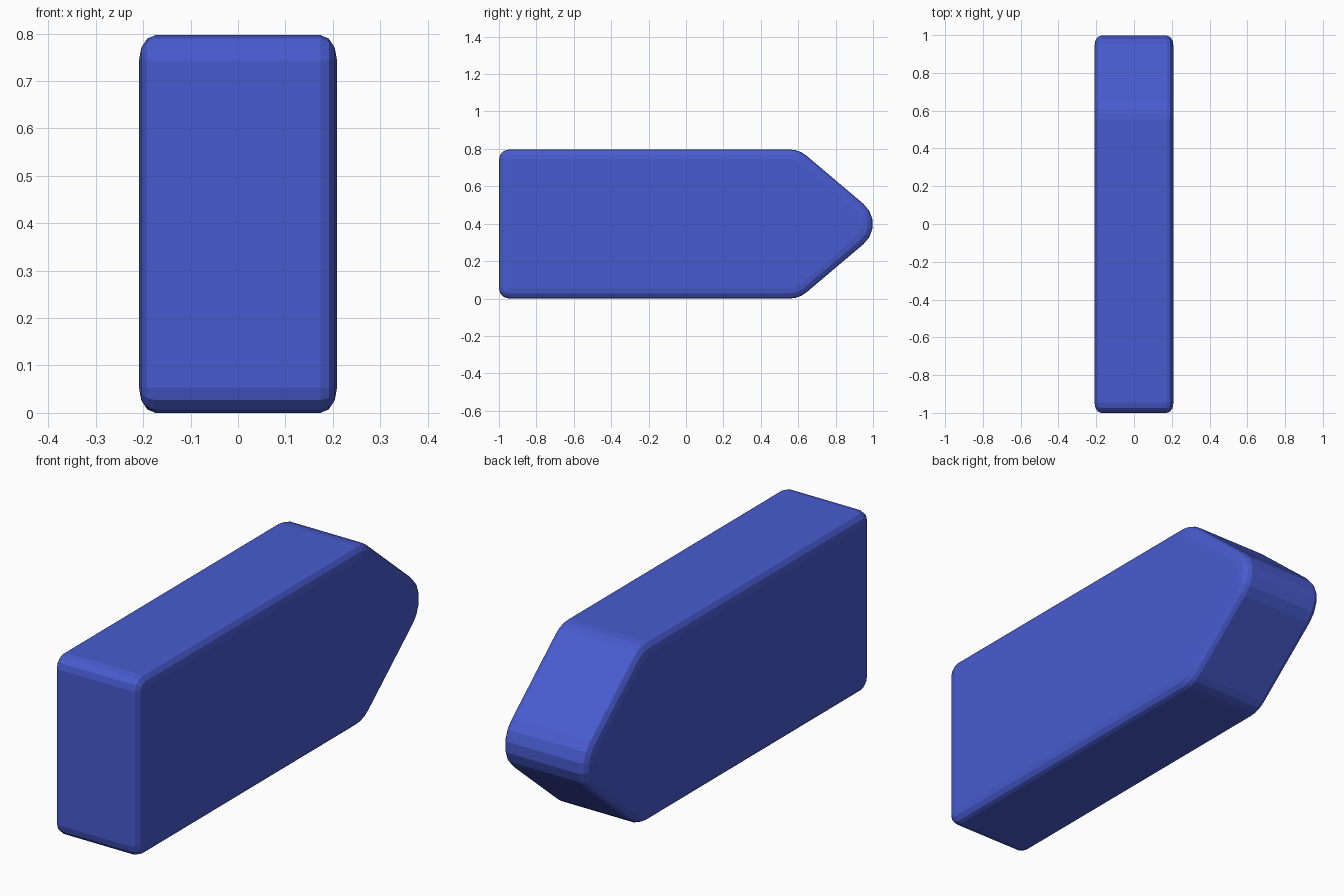
import bpy, bmesh, math
from mathutils import Vector

if "Cube" in bpy.data.objects:
    bpy.data.objects.remove(bpy.data.objects["Cube"])

HALF_W, H = 0.209, 0.797      # half thickness in x, height
RIM, RIM_X = 0.054, 0.035     # rounded rim: inset within the profile, depth in x
SEG = 3

# Side profile in (y, z), counter-clockwise, with a rounding radius per corner
corners = [(-1, 0, 0.054), (0.605, 0, 0.14), (1.076, H / 2, 0.14),
           (0.605, H, 0.14), (-1, H, 0.054)]
pts = [Vector(c[:2]) for c in corners]


def normal(a, b):
    d = (b - a).normalized()
    return Vector((d.y, -d.x))


def outline(inset):
    """Rounded profile shrunk inwards by a distance."""
    result = []
    for i, (y, z, r) in enumerate(corners):
        n1 = normal(pts[i - 1], pts[i])
        n2 = normal(pts[i], pts[(i + 1) % len(pts)])
        centre = pts[i] - (n1 + n2) * r / (1 + n1.dot(n2))
        a1 = math.atan2(n1.y, n1.x)
        sweep = n1.angle(n2)
        steps = 5 if i == 2 else SEG
        for k in range(steps + 1):
            a = a1 + sweep * k / steps
            result.append(centre + (r - inset) * Vector((math.cos(a), math.sin(a))))
    return result


# Cross-section of the rim, from one side face to the other
arc = [math.pi / 2 * k / SEG for k in range(SEG + 1)]
section = [(HALF_W - RIM_X * (1 - math.cos(a)), RIM * (1 - math.sin(a))) for a in arc]
section += [(-x, d) for x, d in reversed(section)]

# Loft the rings and cap both sides
bm = bmesh.new()
rings = [[bm.verts.new((x, p.x, p.y)) for p in outline(d)] for x, d in section]
n = len(rings[0])
for r1, r2 in zip(rings, rings[1:]):
    for i in range(n):
        j = (i + 1) % n
        bm.faces.new((r1[i], r1[j], r2[j], r2[i]))
bm.faces.new(rings[0])
bm.faces.new(rings[-1])
bmesh.ops.remove_doubles(bm, verts=bm.verts[:], dist=1e-4)
bmesh.ops.recalc_face_normals(bm, faces=bm.faces[:])

mesh = bpy.data.meshes.new("pointed_block")
bm.to_mesh(mesh)
bm.free()
block = bpy.data.objects.new("pointed_block", mesh)
bpy.context.collection.objects.link(block)

# Blue finish
blue = bpy.data.materials.new("blue")
blue.diffuse_color = (0.065, 0.105, 0.62, 1)
blue.use_nodes = True
blue.node_tree.nodes["Principled BSDF"].inputs["Base Color"].default_value = blue.diffuse_color
mesh.materials.append(blue)
